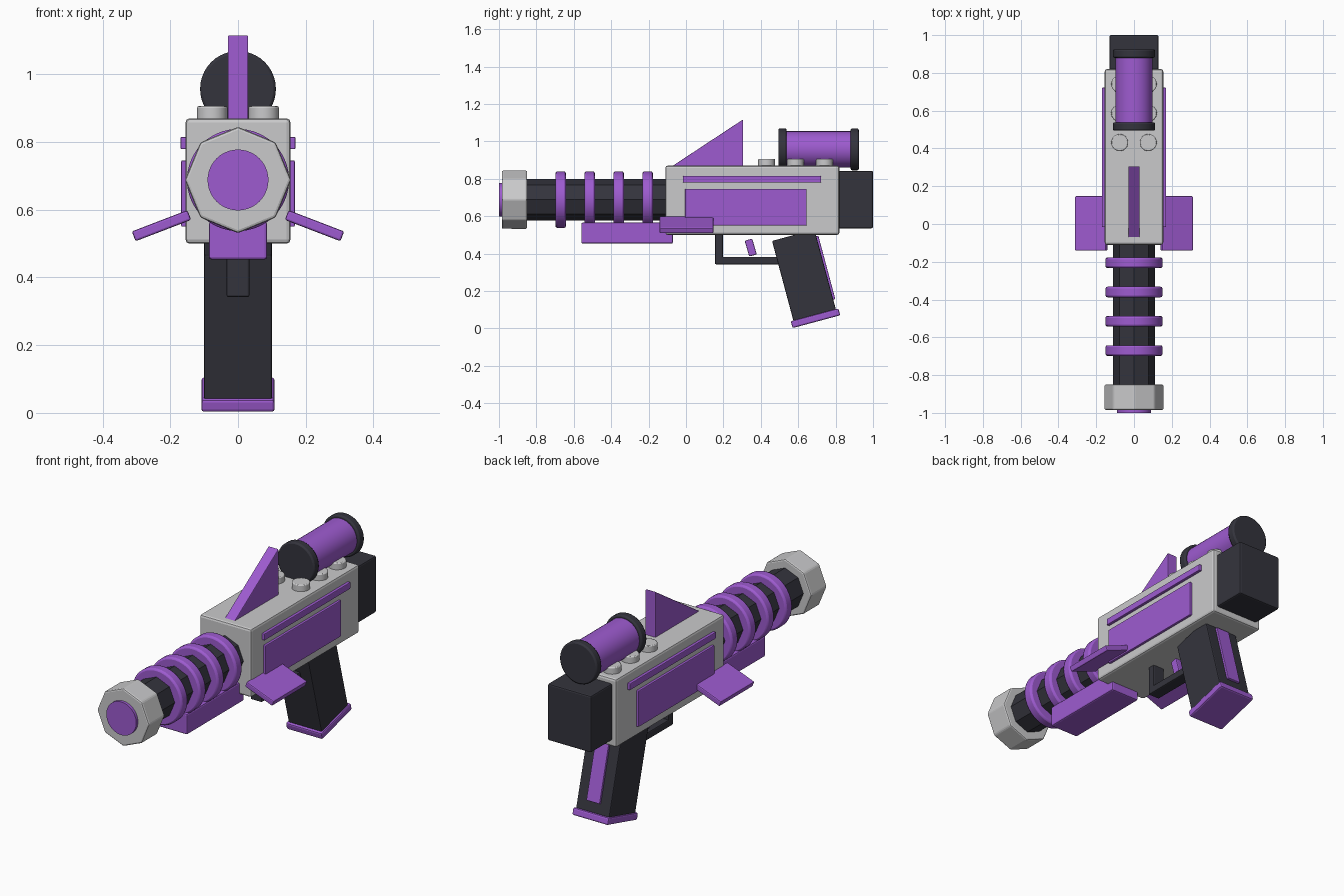
import bpy
import bmesh
from math import radians, sin, cos
from mathutils import Matrix, Vector

cube = bpy.data.objects.get("Cube")
if cube:
    bpy.data.objects.remove(cube, do_unlink=True)


def material(name, rgb):
    m = bpy.data.materials.new(name)
    m.use_nodes = True
    m.diffuse_color = (*rgb, 1)
    m.node_tree.nodes["Principled BSDF"].inputs["Base Color"].default_value = (*rgb, 1)
    return m


GREY = material("light grey", (0.59, 0.59, 0.60))
PURPLE = material("purple", (0.34, 0.105, 0.63))
DARK = material("charcoal", (0.034, 0.034, 0.046))


def finish(name, bm, mat, bevel=0.0, smooth=False):
    bmesh.ops.recalc_face_normals(bm, faces=bm.faces)
    mesh = bpy.data.meshes.new(name)
    for f in bm.faces:
        f.smooth = smooth
    bm.to_mesh(mesh)
    bm.free()
    if smooth:
        mesh.set_sharp_from_angle(angle=radians(35))
    mesh.materials.append(mat)
    obj = bpy.data.objects.new(name, mesh)
    bpy.context.collection.objects.link(obj)
    if bevel:
        mod = obj.modifiers.new("soft edges", 'BEVEL')
        mod.width = bevel
        mod.segments = 2
        mod.limit_method = 'ANGLE'
        mod.angle_limit = radians(35)
    return obj


def box(name, centre, size, mat, bevel=0.008, tilt=0, axis='X'):
    bm = bmesh.new()
    place = Matrix.Translation(centre) @ Matrix.Rotation(radians(tilt), 4, axis)
    bmesh.ops.create_cube(bm, size=1, matrix=place @ Matrix.Diagonal((*size, 1)))
    return finish(name, bm, mat, bevel)


def span(name, half_x, y0, y1, z0, z1, mat, bevel=0.008):
    """Box centred on x = 0, given by its extents."""
    return box(name, (0, (y0 + y1) / 2, (z0 + z1) / 2),
               (2 * half_x, y1 - y0, z1 - z0), mat, bevel)


def rod(name, centre, radius, length, mat, sides=40, bevel=0.0, upright=False):
    """Cylinder along y, or along z when upright."""
    bm = bmesh.new()
    turn = Matrix.Identity(4) if upright else Matrix.Rotation(radians(90), 4, 'X')
    bmesh.ops.create_cone(bm, cap_ends=True, segments=sides, radius1=radius,
                          radius2=radius, depth=length,
                          matrix=Matrix.Translation(centre) @ turn)
    return finish(name, bm, mat, bevel, smooth=sides > 12)


# Body and stock
span("body", 0.155, -0.11, 0.82, 0.50, 0.87, GREY, 0.012)
span("stock", 0.13, 0.81, 1.0, 0.535, 0.842, DARK)

# Barrel, rings and muzzle
AXIS = 0.688
rod("barrel", (0, -0.48, AXIS), 0.11, 0.80, DARK, sides=8)
for i in range(4):
    rod(f"barrel_ring_{i + 1}", (0, -0.67 + 0.155 * i, AXIS), 0.151, 0.056, PURPLE, bevel=0.01)
rod("muzzle", (0, -0.917, AXIS), 0.157, 0.136, GREY, sides=8, bevel=0.008)
rod("muzzle_disc", (0, -0.98, AXIS), 0.09, 0.04, PURPLE)
span("foregrip", 0.086, -0.56, -0.07, 0.453, 0.565, PURPLE)

# Side panels, strips and wings
for side, x in (("left", 1), ("right", -1)):
    box(f"{side}_panel", (x * 0.155, 0.32, 0.648), (0.026, 0.65, 0.196), PURPLE, 0.004)
    box(f"{side}_strip", (x * 0.155, 0.353, 0.797), (0.03, 0.738, 0.036), PURPLE, 0.004)
    box(f"{side}_wing", (x * 0.226, 0.003, 0.553), (0.176, 0.288, 0.031), PURPLE,
        0.006, x * 21, 'Y')

# Sight fin on top
bm = bmesh.new()
outline = [(-0.085, 0.86), (0.305, 0.86), (0.305, 1.117)]
face = bm.faces.new([bm.verts.new((-0.03, y, z)) for y, z in outline])
new = bmesh.ops.extrude_face_region(bm, geom=[face])["geom"]
bmesh.ops.translate(bm, vec=(0.06, 0, 0),
                    verts=[v for v in new if isinstance(v, bmesh.types.BMVert)])
finish("top_fin", bm, PURPLE, 0.004)

# Scope and studs
SCOPE = 0.957
rod("scope_tube", (0, 0.71, SCOPE), 0.097, 0.38, PURPLE)
for label, y in (("front", 0.516), ("back", 0.902)):
    rod(f"scope_{label}_cap", (0, y, SCOPE), 0.112, 0.044, DARK, bevel=0.008)
for i in range(3):
    for side, x in (("left", 0.076), ("right", -0.076)):
        rod(f"{side}_stud_{i + 1}", (x, 0.431 + 0.155 * i, 0.88), 0.045, 0.052, GREY,
            sides=32, bevel=0.005, upright=True)

# Trigger and guard
span("guard_post", 0.034, 0.155, 0.197, 0.342, 0.52, DARK, 0.006)
span("guard_bar", 0.034, 0.155, 0.54, 0.342, 0.382, DARK, 0.006)
box("trigger", (0, 0.346, 0.432), (0.036, 0.042, 0.088), PURPLE, 0.006, 16)

# Slanted grip with base plate and back strip
LEAN = 15
across = Vector((0, cos(radians(LEAN)), sin(radians(LEAN))))
down = Vector((0, sin(radians(LEAN)), -cos(radians(LEAN))))
grip = Vector((0, 0.631, 0.283))
box("grip", grip, (0.2, 0.235, 0.445), DARK, 0.006, LEAN)
box("grip_base", grip + down * 0.237, (0.216, 0.264, 0.038), PURPLE, 0.008, LEAN)
box("grip_back_strip", grip + across * 0.118 - down * 0.01, (0.08, 0.022, 0.35),
    PURPLE, 0.003, LEAN)
